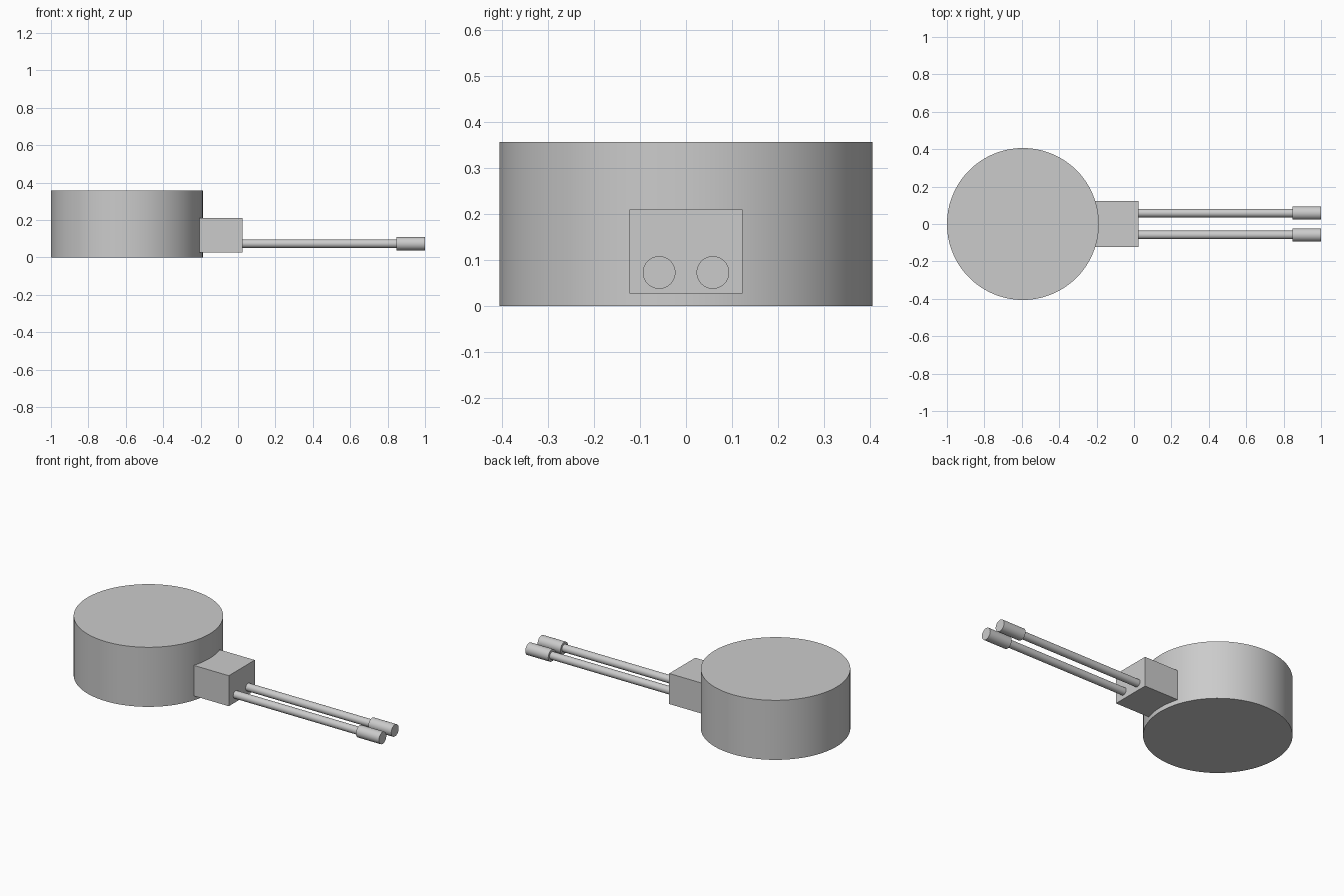
import bpy
from math import pi, radians

if "Cube" in bpy.data.objects:
    bpy.data.objects.remove(bpy.data.objects["Cube"])

AXIS_Z = 0.073   # height of the prongs
PRONG_Y = 0.0585  # sideways offset of the prongs


def cylinder(name, radius, depth, location, along_x=False, sides=64):
    rotation = (0, pi / 2, 0) if along_x else (0, 0, 0)
    bpy.ops.mesh.primitive_cylinder_add(vertices=sides, radius=radius, depth=depth,
                                        location=location, rotation=rotation)
    obj = bpy.context.object
    obj.name = name
    bpy.ops.object.shade_smooth_by_angle(angle=radians(30))
    return obj


def x_rod(name, radius, x0, x1, y):
    return cylinder(name, radius, x1 - x0, ((x0 + x1) / 2, y, AXIS_Z), True, 48)


# Round drum body
cylinder("drum_body", 0.406, 0.357, (-0.594, 0, 0.1785), sides=96)

# Connector block, its back edge meeting the drum wall
bpy.ops.mesh.primitive_cube_add(size=1, location=(-0.091, 0, 0.1185))
block = bpy.context.object
block.name = "connector_block"
block.scale = (0.232, 0.246, 0.183)
bpy.ops.object.transform_apply(location=False, rotation=False, scale=True)

# Pair of thin rods with thicker tips
for side, y in (("front", -PRONG_Y), ("back", PRONG_Y)):
    x_rod(side + "_rod", 0.0225, 0.025, 0.848, y)
    x_rod(side + "_rod_tip", 0.0355, 0.848, 1.0, y)
